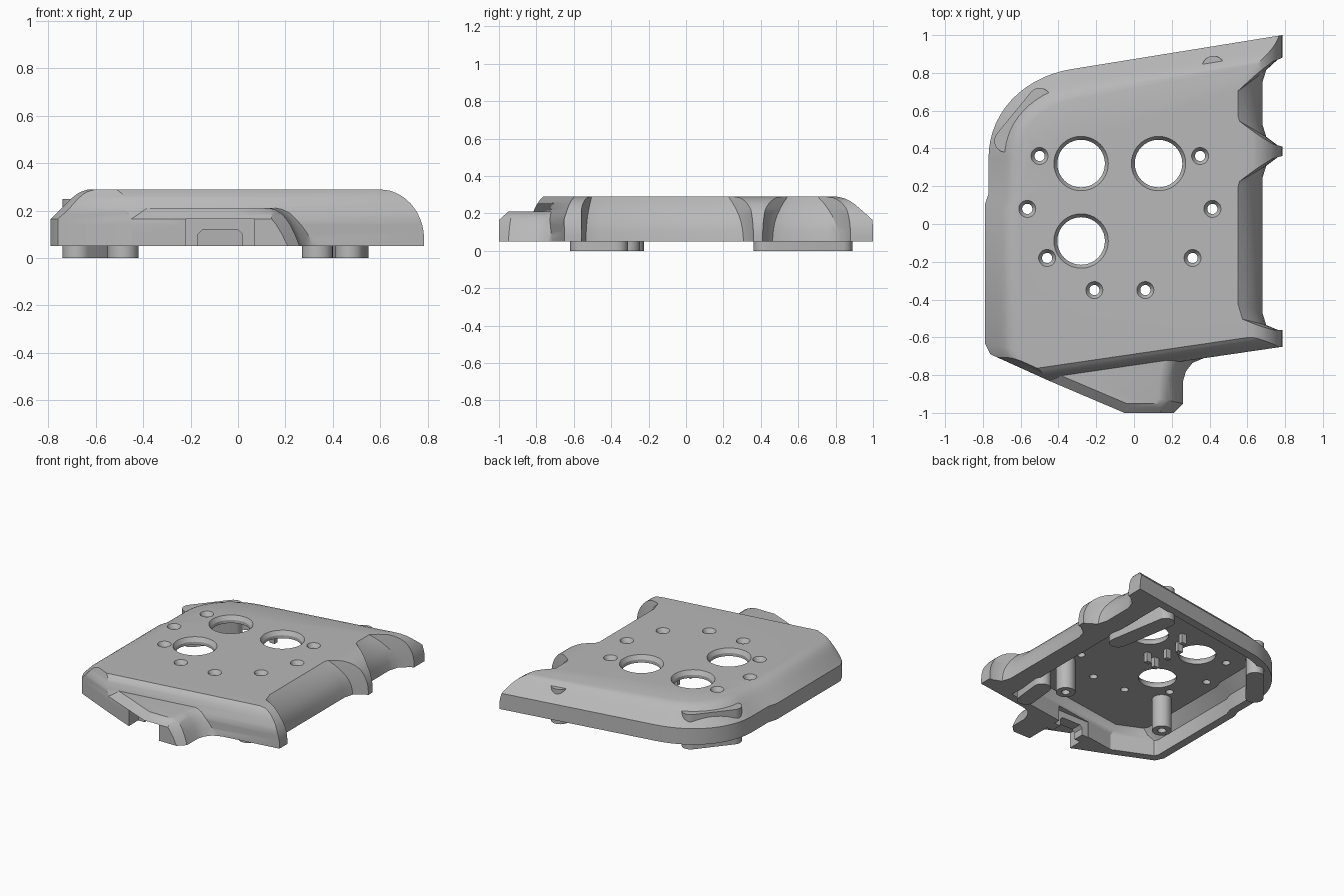
import bpy, bmesh, math
from mathutils import Vector

cube = bpy.data.objects.get("Cube")
if cube:
    bpy.data.objects.remove(cube)

grey = bpy.data.materials.new("plain grey")
grey.use_nodes = True
colour = (0.48, 0.48, 0.48, 1)
grey.diffuse_color = colour
grey.node_tree.nodes["Principled BSDF"].inputs["Base Color"].default_value = colour


def inset(points, amounts):
    """Move each polygon edge inward by its own amount and mitre the corners."""
    pts = [Vector(p) for p in points]
    lines = []
    for i, p in enumerate(pts):
        d = (pts[(i + 1) % len(pts)] - p).normalized()
        n = Vector((-d.y, d.x))
        lines.append((n, n.dot(p) + amounts[i]))
    result = []
    for i in range(len(pts)):
        (a, ca), (b, cb) = lines[i - 1], lines[i]
        det = a.x * b.y - a.y * b.x
        if abs(det) < 1e-4:
            result.append(pts[i] + b * amounts[i])
        else:
            result.append(Vector(((ca * b.y - cb * a.y) / det, (a.x * cb - b.x * ca) / det)))
    return result


def loft(name, points, levels, edge_inset=lambda i, z: 0):
    """Solid whose outline is inset edge by edge at each height."""
    bm = bmesh.new()
    rings = []
    for z in levels:
        outline = inset(points, [edge_inset(i, z) for i in range(len(points))])
        rings.append([bm.verts.new((p.x, p.y, z)) for p in outline])
    n = len(points)
    for low, high in zip(rings, rings[1:]):
        for i in range(n):
            j = (i + 1) % n
            bm.faces.new((low[i], low[j], high[j], high[i]))
    bm.faces.new(rings[0][::-1])
    bm.faces.new(rings[-1])
    bmesh.ops.recalc_face_normals(bm, faces=bm.faces)
    mesh = bpy.data.meshes.new(name)
    bm.to_mesh(mesh)
    bm.free()
    mesh.materials.append(grey)
    obj = bpy.data.objects.new(name, mesh)
    bpy.context.collection.objects.link(obj)
    return obj


def box(name, x0, x1, y0, y1, z0, z1):
    return loft(name, [(x0, y0), (x1, y0), (x1, y1), (x0, y1)], [z0, z1])


def circle(x, y, r, n=32):
    return [(x + r * math.cos(math.tau * k / n), y + r * math.sin(math.tau * k / n)) for k in range(n)]


def capsule(a, b, r, n=12):
    a, b = Vector(a), Vector(b)
    turn = math.atan2(b.y - a.y, b.x - a.x) - math.pi / 2
    pts = []
    for centre, start in ((b, turn), (a, turn + math.pi)):
        for k in range(n + 1):
            t = start + math.pi * k / n
            pts.append(centre + r * Vector((math.cos(t), math.sin(t))))
    return pts


def combine(target, other, operation):
    other.hide_render = True
    mod = target.modifiers.new(operation, 'BOOLEAN')
    mod.operation, mod.object, mod.solver = operation, other, 'EXACT'
    bpy.context.view_layer.objects.active = target
    bpy.ops.object.modifier_apply(modifier=mod.name)
    bpy.data.objects.remove(other)


def cut(target, other):
    combine(target, other, 'DIFFERENCE')


def profile(*table):
    """Piecewise linear inset as a function of height."""
    def f(z):
        if z <= table[0][0]:
            return table[0][1]
        for (z0, v0), (z1, v1) in zip(table, table[1:]):
            if z <= z1:
                return v0 + (v1 - v0) * (z - z0) / (z1 - z0)
        return table[-1][1]
    return f


side_slope = profile((.165, 0), (.25, .085), (.27, .11), (.28, .128), (.29, .16))
front_slope = profile((.17, 0), (.24, .03), (.27, .052), (.29, .075))
diag_slope = profile((.2, 0), (.29, .035))


def round_side(z):
    t = max(0, min(1, (z - .08) / .21))
    return .19 * (1 - math.sqrt(1 - t * t))


# Main shell outline with one large rounded back corner
p0, p1, p2, w = Vector((-.33, .82)), Vector((-.77, .749)), Vector((-.77, .35)), .8
arc = []
for k in range(15):
    t = k / 14
    a, b, c = (1 - t) ** 2, 2 * w * t * (1 - t), t * t
    arc.append((p0 * a + p1 * b + p2 * c) / (a + b + c))
outline = [(.785, -.65), (.785, 1)] + arc + [(-.77, .16), (-.79, .10), (-.79, -.63), (-.76, -.69), (-.45, -.83)]
last = len(outline) - 1


def shell_inset(i, z):
    if i == 0:
        return round_side(z)
    if i == last:
        return front_slope(z)
    if i == last - 1:
        return diag_slope(z)
    return side_slope(z) * (.8 if i == last - 2 else 1)


shell = loft("shell", outline, [.05, .08, .11, .14, .165, .19, .21, .23, .25, .26, .27, .28, .285, .29], shell_inset)

# Front lip with chamfered nose and sweeping side
nose = profile((.165, 0), (.21, .05))
sweep = profile((.05, 0), (.10, .02), (.14, .04), (.17, .06), (.19, .08), (.205, .105), (.21, .125))
lip_points = [(-.45, -.83), (-.05, -1), (.21, -1), (.26, -.95), (.26, -.83), (.275, -.78),
              (.31, -.735), (.37, -.71), (.37, -.6), (-.45, -.6)]


def lip_inset(i, z):
    if i < 2:
        return nose(z)
    if i == 2:
        return .85 * sweep(z)
    return sweep(z) if i < 7 else 0


lip = loft("lip", lip_points, [.05, .10, .14, .165, .18, .19, .205, .21], lip_inset)
combine(shell, lip, 'UNION')


# Hollow underside
def cavity_inset(i, z):
    return .25 if i == 0 else .06 + shell_inset(i, z)


cut(shell, loft("cavity", outline, [0, .165, .2, .24], cavity_inset))

# Finger scoops along the left side, leaving a pointed horn between them
scoop_wall = profile((.05, 0), (.11, .008), (.15, .02), (.19, .04), (.23, .07), (.26, .097), (.29, .13), (.33, .17))


def scoop(y0, s0, y1, s1):
    a0, a1 = y0 - s0 * .1, y1 - s1 * .1
    pts = [(1, y0 + s0 * .22), (1, y1 + s1 * .22), (.76, y1 - s1 * .025), (.70, a1 - .025), (.68, a1 - .09),
           (.68, a0 + .09), (.70, a0 + .025), (.76, y0 - s0 * .025)]
    share = [0, 0, .15, .85, 1, .85, .15, 0]
    cut(shell, loft("scoop", pts, [0, .05, .11, .15, .19, .23, .26, .29, .33],
                    lambda i, z: -share[i] * scoop_wall(z)))


scoop(-.56, 0, .36, .27)
scoop(.41, -.27, .88, .4)

# Cable opening at the front and low gap in the back wall
cut(shell, box("cable_opening", -.22, .07, -1.2, -.6, -.1, .165))
cut(shell, box("back_gap", -.33, .2, .7, 1.2, -.1, .13))


# Large round holes and countersunk screw holes
def hole(x, y, r, step):
    rim = profile((.262, step), (.29, 0))
    cut(shell, loft("hole", circle(x, y, r, 40), [.1, .262, .29, .35], lambda i, z: rim(z)))


for x, y in ((-.28, .32), (.13, .32), (-.28, -.09)):
    hole(x, y, .144, .018)
for dx, y in ((.425, .36), (.49, .08), (.385, -.18), (.135, -.35)):
    for side in (-1, 1):
        hole(-.075 + side * dx, y, .045, .018)

# Collar inside the cable opening
collar = box("cable_collar", -.23, .08, -.82, -.74, .05, .18)
notch = profile((.1, 0), (.12, .02))
cut(collar, loft("notch", [(-.17, -1), (.02, -1), (.02, -.5), (-.17, -.5)], [0, .1, .12],
                 lambda i, z: notch(z) if i % 2 else 0))

# Feet and hollow screw posts
parts = [shell, collar]
for name, a, b in (("back_left_foot", (.49, .42), (.42, .83)),
                   ("front_left_foot", (.47, -.56), (.49, -.37)),
                   ("back_right_foot", (-.68, .44), (-.5, .66))):
    parts.append(loft(name, capsule(a, b, .06), [0, .25]))
for name, x, y in (("left_post", .335, -.31), ("right_post", -.485, -.29)):
    post = loft(name, circle(x, y, .065), [0, .25])
    cut(post, loft("bore", circle(x, y, .028, 20), [-.05, .12]))
    parts.append(post)

# Small clips on the ceiling
for k, (x, y) in enumerate(((-.09, .36), (-.09, .24), (-.04, .46), (-.1, .1), (-.02, .12))):
    parts.append(box("clip_%d" % (k + 1), x - .02, x + .02, y - .015, y + .015, .17, .25))

bpy.ops.object.select_all(action='DESELECT')
for obj in parts:
    obj.select_set(True)
bpy.context.view_layer.objects.active = shell
bpy.ops.object.shade_smooth_by_angle(angle=math.radians(32))
